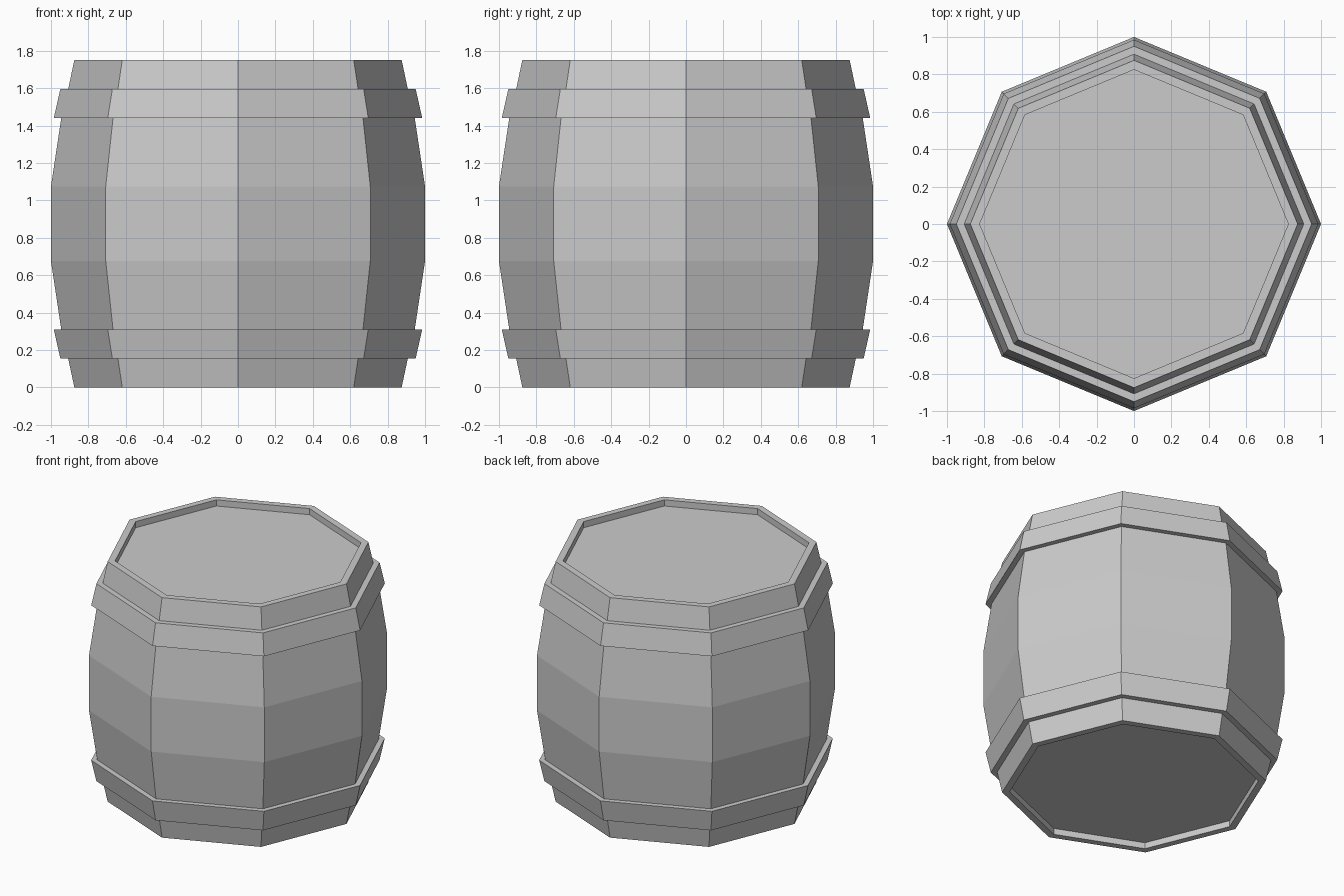
import bpy, bmesh, math

cube = bpy.data.objects.get("Cube")
if cube:
    bpy.data.objects.remove(cube, do_unlink=True)

SIDES = 8
HEIGHT = 1.75

grey = bpy.data.materials.new("plain grey")
grey.use_nodes = True
colour = (0.6, 0.6, 0.6, 1)
grey.diffuse_color = colour
grey.node_tree.nodes["Principled BSDF"].inputs["Base Color"].default_value = colour


def lathe(name, profile):
    """Spin a (radius, height) profile into a capped eight-sided solid."""
    bm = bmesh.new()
    rings = []
    for r, z in profile:
        angles = [2 * math.pi * i / SIDES for i in range(SIDES)]
        rings.append([bm.verts.new((r * math.cos(a), r * math.sin(a), z)) for a in angles])
    for low, high in zip(rings, rings[1:]):
        for i in range(SIDES):
            j = (i + 1) % SIDES
            bm.faces.new((low[i], low[j], high[j], high[i]))
    bm.faces.new(rings[0][::-1])
    bm.faces.new(rings[-1])
    bmesh.ops.recalc_face_normals(bm, faces=bm.faces)
    mesh = bpy.data.meshes.new(name)
    bm.to_mesh(mesh)
    bm.free()
    mesh.materials.append(grey)
    obj = bpy.data.objects.new(name, mesh)
    bpy.context.collection.objects.link(obj)


# Lower half: recessed head, rim, raised hoop with ledges, bulging staves
lower = [(0.825, 0.045), (0.825, 0), (0.875, 0), (0.908, 0.155),
         (0.95, 0.155), (0.985, 0.31), (0.945, 0.31), (1, 0.675)]
upper = [(r, HEIGHT - z) for r, z in reversed(lower)]
lathe("barrel", lower + upper)
